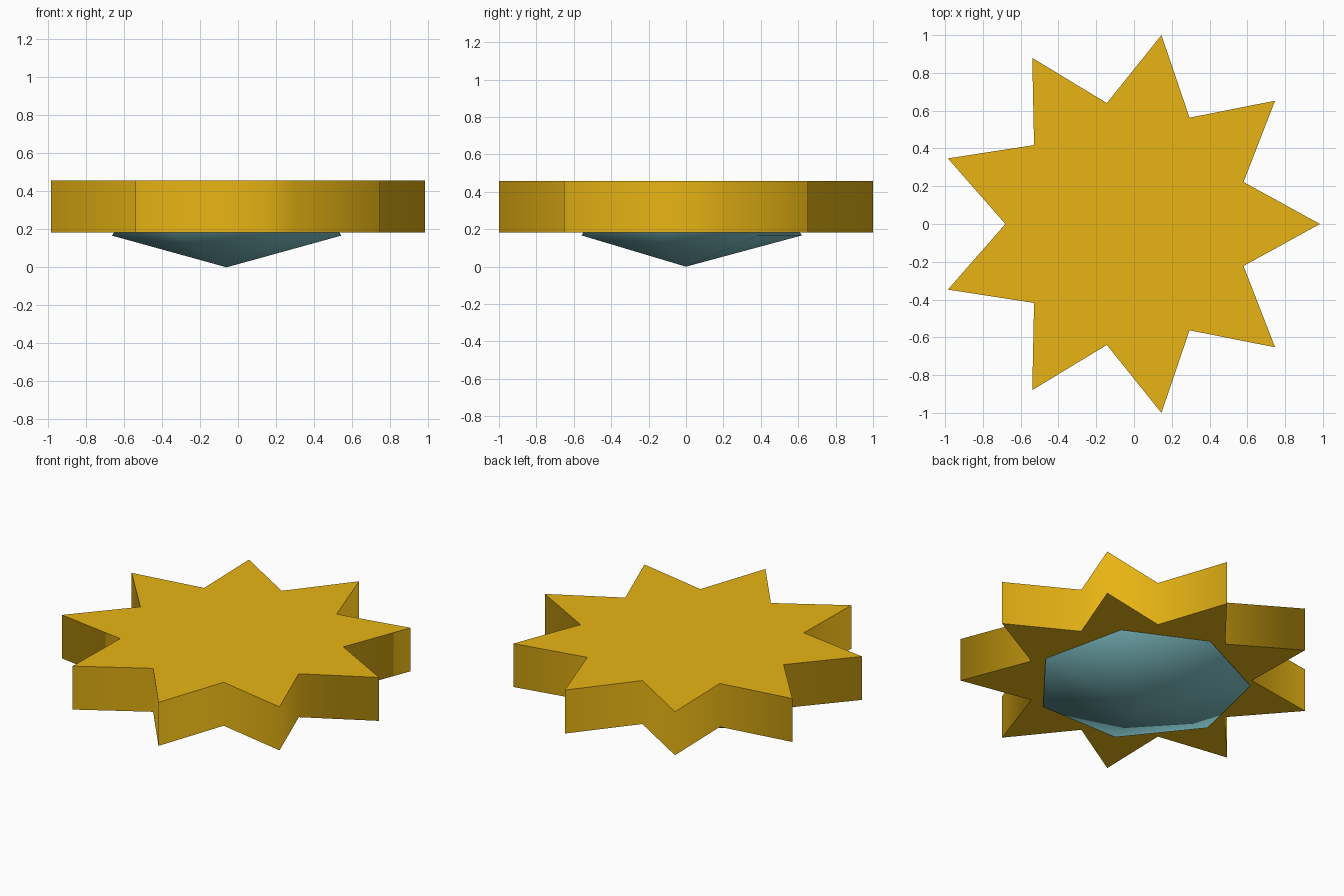
import bpy
import bmesh
from math import cos, sin, pi

cube = bpy.data.objects.get("Cube")
if cube:
    bpy.data.objects.remove(cube, do_unlink=True)


def material(name, color):
    mat = bpy.data.materials.new(name)
    mat.use_nodes = True
    mat.diffuse_color = (*color, 1)
    bsdf = next(n for n in mat.node_tree.nodes if n.type == "BSDF_PRINCIPLED")
    bsdf.inputs["Base Color"].default_value = (*color, 1)
    return mat


def ring(bm, radii, z, start=0.0):
    """Ring of vertices, one per radius, evenly spaced in angle."""
    step = 2 * pi / len(radii)
    return [bm.verts.new((r * cos(start + i * step), r * sin(start + i * step), z))
            for i, r in enumerate(radii)]


def bridge(bm, low, high):
    for i in range(len(low)):
        j = (i + 1) % len(low)
        bm.faces.new((low[i], low[j], high[j], high[i]))


def finish(bm, name, mat, x):
    bmesh.ops.recalc_face_normals(bm, faces=bm.faces[:])
    mesh = bpy.data.meshes.new(name)
    bm.to_mesh(mesh)
    bm.free()
    mesh.materials.append(mat)
    obj = bpy.data.objects.new(name, mesh)
    obj.location.x = x
    bpy.context.collection.objects.link(obj)
    return obj


gold = material("gold", (0.80, 0.455, 0.007))
teal = material("pale teal", (0.20, 0.50, 0.53))

# Nine-pointed star plate: side walls shade smoothly, cap rims stay sharp
bm = bmesh.new()
outline = [1.0154, 0.65] * 9
low, high = ring(bm, outline, 0.183), ring(bm, outline, 0.457)
bridge(bm, low, high)
for face in bm.faces:
    face.smooth = True
caps = [bm.faces.new(low), bm.faces.new(high)]
for cap in caps:
    for edge in cap.edges:
        edge.smooth = False
finish(bm, "star_plate", gold, -0.031)

# Seven-sided gem, point down, with its crown sunk into the star
bm = bmesh.new()
girdle = ring(bm, [0.62] * 7, 0.167, pi / 2)
table = ring(bm, [0.515] * 7, 0.315, pi / 2)
tip = bm.verts.new((0, 0, 0))
for i in range(7):
    bm.faces.new((tip, girdle[(i + 1) % 7], girdle[i]))
bridge(bm, girdle, table)
bm.faces.new(table)
for face in bm.faces:
    face.smooth = True
gem = finish(bm, "gem", teal, -0.06)

# Let the broad lower facets dominate the gem's shading
gem.modifiers.new("facet_weight", "WEIGHTED_NORMAL").mode = "FACE_AREA"
